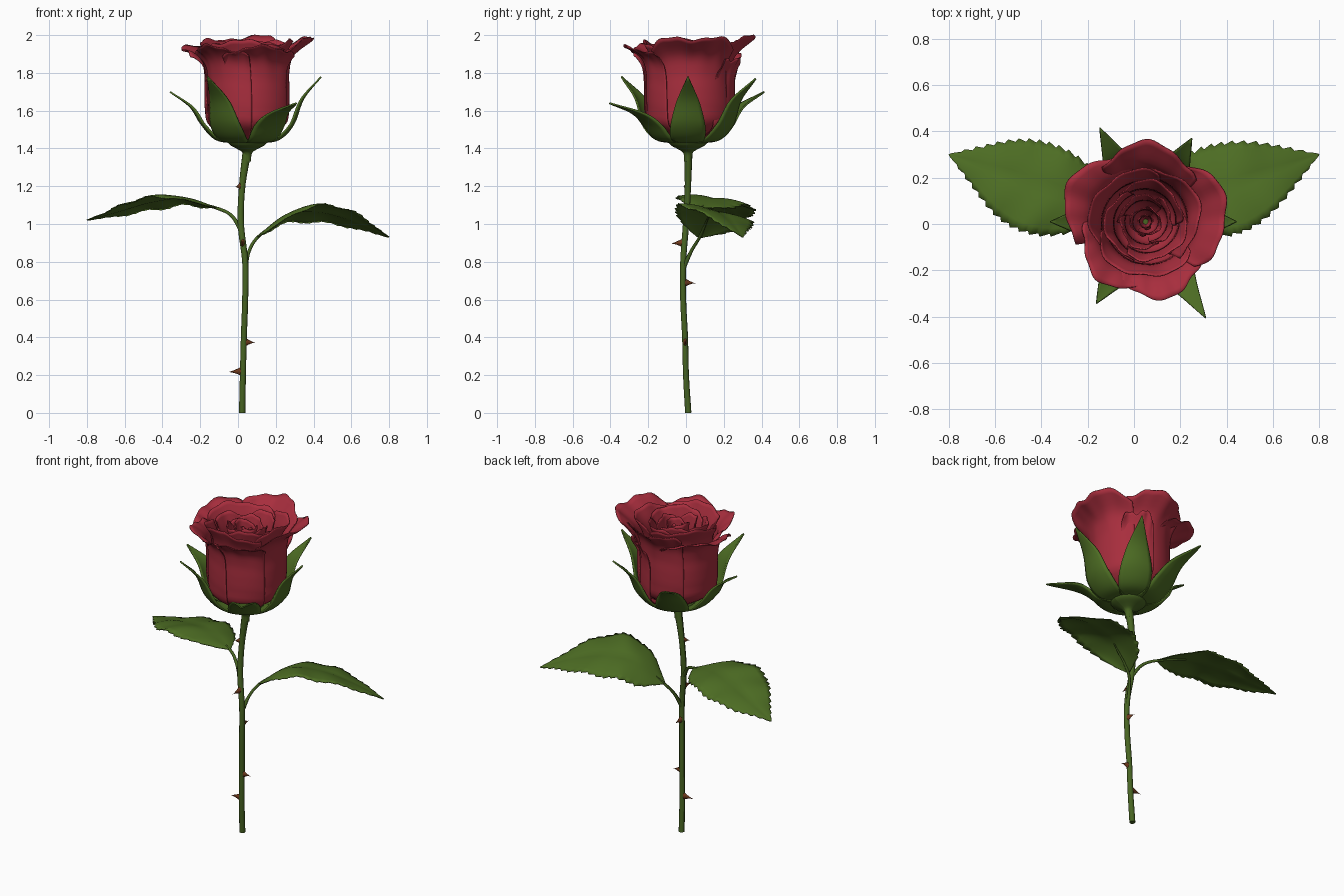
import bpy, math, random
from mathutils import Vector

if "Cube" in bpy.data.objects:
    bpy.data.objects.remove(bpy.data.objects["Cube"])

random.seed(4)
CX, CY = 0.05, 0.01          # flower axis


def material(name, rgb):
    m = bpy.data.materials.new(name)
    m.diffuse_color = (*rgb, 1)
    m.use_nodes = True
    m.node_tree.nodes["Principled BSDF"].inputs["Base Color"].default_value = m.diffuse_color
    return m


RED = material("petal red", (0.39, 0.027, 0.047))
LEAF = material("leaf green", (0.074, 0.152, 0.017))
STEM = material("stem green", (0.064, 0.128, 0.016))
BROWN = material("thorn brown", (0.16, 0.042, 0.012))


def spline(pts, t):
    """Smooth curve through evenly spaced points (numbers or tuples)."""
    pts = [Vector(p) if isinstance(p, tuple) else p for p in pts]
    n = len(pts) - 1
    i = min(int(t * n), n - 1)
    f = t * n - i
    b, c = pts[i], pts[i + 1]
    a = pts[i - 1] if i > 0 else b * 2 - c
    d = pts[i + 2] if i + 2 <= n else c * 2 - b
    return (b * 2 + (c - a) * f + (a * 2 - b * 5 + c * 4 - d) * f * f
            + (b * 3 - a - c * 3 + d) * f ** 3) * 0.5


def surface(name, fn, nu, nv, mat, thick=0.0):
    """Grid surface from fn(u, v), u and v in 0..1."""
    verts = [fn(i / nu, j / nv) for j in range(nv + 1) for i in range(nu + 1)]
    w = nu + 1
    faces = [(j * w + i, j * w + i + 1, (j + 1) * w + i + 1, (j + 1) * w + i)
             for j in range(nv) for i in range(nu)]
    me = bpy.data.meshes.new(name)
    me.from_pydata(verts, [], faces)
    me.materials.append(mat)
    me.polygons.foreach_set("use_smooth", [True] * len(faces))
    ob = bpy.data.objects.new(name, me)
    bpy.context.collection.objects.link(ob)
    if thick:
        s = ob.modifiers.new("thickness", 'SOLIDIFY')
        s.thickness = thick
        s.offset = 0
    return ob


def tube(name, pts, radii, mat, sides=10, steps=30):
    """Round tube along a path, closed at both ends."""
    def fn(u, v):
        t = min(max((v * (steps + 2) - 1) / steps, 0), 1)
        p = spline(pts, t)
        d = (spline(pts, min(t + .01, 1)) - spline(pts, max(t - .01, 0))).normalized()
        x = d.cross(Vector((0.1, 1, 0))).normalized()
        y = d.cross(x)
        r = 0 if v in (0, 1) else spline(radii, t)
        a = 2 * math.pi * u
        return p + (x * math.cos(a) + y * math.sin(a)) * r
    ob = surface(name, fn, sides, steps + 2, mat)
    bpy.context.view_layer.objects.active = ob
    ob.select_set(True)
    bpy.ops.object.shade_smooth_by_angle(angle=math.radians(50))
    ob.select_set(False)


# Stem
stem_path = [(.022, .012, 0), (.026, 0, .2), (.031, -.005, .4), (.038, -.015, .6),
             (.038, -.015, .8), (.015, 0, 1.0), (.022, .01, 1.2), (.05, .012, 1.4)]
tube("stem", stem_path, [.017, .016, .016, .016, .016, .017, .017, .024], STEM)

# Receptacle under the flower
hip = [(.018, 1.33), (.024, 1.375), (.05, 1.395), (.088, 1.415), (.102, 1.435),
       (.085, 1.455), (.0, 1.46)]


def hip_fn(u, v):
    r, z = spline(hip, v)
    a = 2 * math.pi * u
    return (CX + r * math.cos(a), CY + r * math.sin(a), z)


surface("receptacle", hip_fn, 20, 18, STEM)


# Sepals: angle, tip radius, tip height
def sepal(k, deg, tr, tz):
    a = math.radians(deg)
    path = [(.07, 1.43), (.17, 1.45), (.245, 1.53),
            (.245 + .36 * (tr - .245), 1.53 + .54 * (tz - 1.53)), (tr, tz)]
    width = [.05, .075, .092, .09, .068, .036, .002]

    def fn(u, v):
        r, z = spline(path, v)
        t = (u * 2 - 1) * spline(width, v)
        r -= t * t / (2 * r) * (1 + 4 * max(0, v - .5))
        z += t * t * 4 * max(0, v - .5)
        return (CX + r * math.cos(a) - t * math.sin(a),
                CY + r * math.sin(a) + t * math.cos(a), z)
    surface(f"sepal_{k}", fn, 8, 20, LEAF, .009)


for k, s in enumerate([(0, .39, 1.78), (-58, .49, 1.64), (-121, .41, 1.78),
                       (180, .41, 1.70), (116, .45, 1.70), (61, .41, 1.77)]):
    sepal(k + 1, *s)


# Petals
def petal(name, deg, half, body, rim, top, ruffle=1.0, drop=.06, curl=.0):
    k = body / .222
    p1, p2, p3 = (random.uniform(0, 6.28) for _ in range(3))

    def fn(u, v):
        s = u * 2 - 1
        edge = body * 1.06 + (rim - body * 1.06) * (1 - .5 * s * s)
        r = spline([.07 * k, .2 * k, .219 * k, body, body * 1.0,
                    body + (edge - body) * .2, edge], v)
        w = v ** 5 * ruffle
        r += .014 * k * s * min(v * 3, 1) + .012 * w * math.sin(5 * s + p1)
        r += .004 * w * math.sin(13 * s + p2)
        z = 1.435 + (top - drop * abs(s) ** 3 - 1.435) * v
        z += w * (.011 * math.sin(6 * s + p3) + .005 * math.sin(15 * s + p1))
        z -= curl * v ** 12
        a = math.radians(deg + half * s * (1 - .1 * v ** 4))
        return (CX + r * math.cos(a), CY + r * math.sin(a), z)
    surface(name, fn, 32, 26, RED, .005)


# Outer petals: angle, half spread, body radius, rim radius, top height, curl
outer = [(151, 52, .218, .365, 1.975, .04), (84, 50, .222, .34, 1.99, .0),
         (6, 54, .222, .355, 1.99, .005), (-76, 48, .220, .335, 1.965, .03),
         (-134, 50, .218, .315, 1.97, .03), (62, 24, .234, .275, 1.885, .01)]
for i, (d, h, b, rim, top, c) in enumerate(outer):
    petal(f"outer_petal_{i + 1}", d, h, b, rim, top, 1, .055, c)

# Inner petals, ring by ring: count, body radius, rim radius, top height
rings = [(3, .185, .24, 1.965), (3, .14, .175, 1.95), (3, .095, .115, 1.94),
         (2, .055, .064, 1.93), (2, .027, .03, 1.92)]
for j, (n, b, rim, top) in enumerate(rings):
    for i in range(n):
        petal(f"inner_petal_{j + 1}_{i + 1}", 360 / n * i + 47 * j + 20,
              360 / n * .62, b, rim, top + random.uniform(-.012, .012),
              .3 + b * 3, .05)


# Leaves with toothed edges
def leaf(name, mid, tilt, side):
    width = [.012, .135, .185, .202, .195, .165, .115, .06, .002]
    nv, teeth = 64, 16
    base, tip = Vector(mid[0]), Vector(mid[-1])
    d = (tip - base).normalized()
    perp = Vector((-d.y, d.x, 0)).normalized() * side   # points to +y

    def fn(u, v):
        s = u * 2 - 1
        p = spline(mid, v)
        w = spline(width, v) * (.91 if s > 0 else 1.03)
        if abs(s) > .99:
            saw = (round(v * nv) % (nv // teeth)) / (nv // teeth - 1)
            w += (.015 * saw - .006) * min(1, 8 * (1 - v)) * min(1, v * 6)
        q = p + perp * (s * w)
        q += d * (abs(s) * w * .16 * min(1, 4 * (1 - v)))   # sweep sides forward
        k = w / .2
        q.z += -tilt * s * k + k * (.03 * abs(s) - .045 * s * s)
        q.z += .008 * k * abs(s) * math.sin(v * 22 + s)
        return q
    surface(name, fn, 12, nv, LEAF, .005)


leaf("right_leaf", [(.10, .07, .93), (.25, .12, 1.045), (.42, .17, 1.065),
                    (.61, .235, 1.015), (.80, .30, .93)], .045, 1)
leaf("left_leaf", [(-.11, .075, 1.085), (-.28, .125, 1.135), (-.45, .18, 1.118),
                   (-.62, .24, 1.07), (-.80, .30, 1.02)], .025, -1)

# Leaf stalks
tube("right_leaf_stalk", [(.038, -.012, .77), (.06, .03, .86), (.11, .075, .935),
                          (.25, .12, 1.04)], [.012, .009, .008, .004], STEM, 8, 16)
tube("left_leaf_stalk", [(.015, 0, .97), (-.035, .03, 1.045), (-.11, .075, 1.083),
                         (-.28, .125, 1.13)], [.012, .009, .008, .004], STEM, 8, 16)


# Thorns: height, direction, length from stem centre
def thorn(k, z, deg, length):
    a = math.radians(deg)
    c = spline(stem_path, z / 1.4)
    out, side = Vector((math.cos(a), math.sin(a), 0)), Vector((-math.sin(a), math.cos(a), 0))

    def fn(u, v):
        t = 2 * math.pi * u
        r = (1 - v) ** 1.5
        return (c + out * (.008 + (length - .008) * v) + side * (.012 * r * math.cos(t))
                + Vector((0, 0, .024 * r * math.sin(t) - .004 * v * v)))
    surface(f"thorn_{k}", fn, 8, 6, BROWN)


for k, t in enumerate([(.22, 180, .08), (.375, 0, .06), (.69, 90, .067),
                       (.9, -95, .075), (1.2, 215, .045)]):
    thorn(k + 1, *t)
